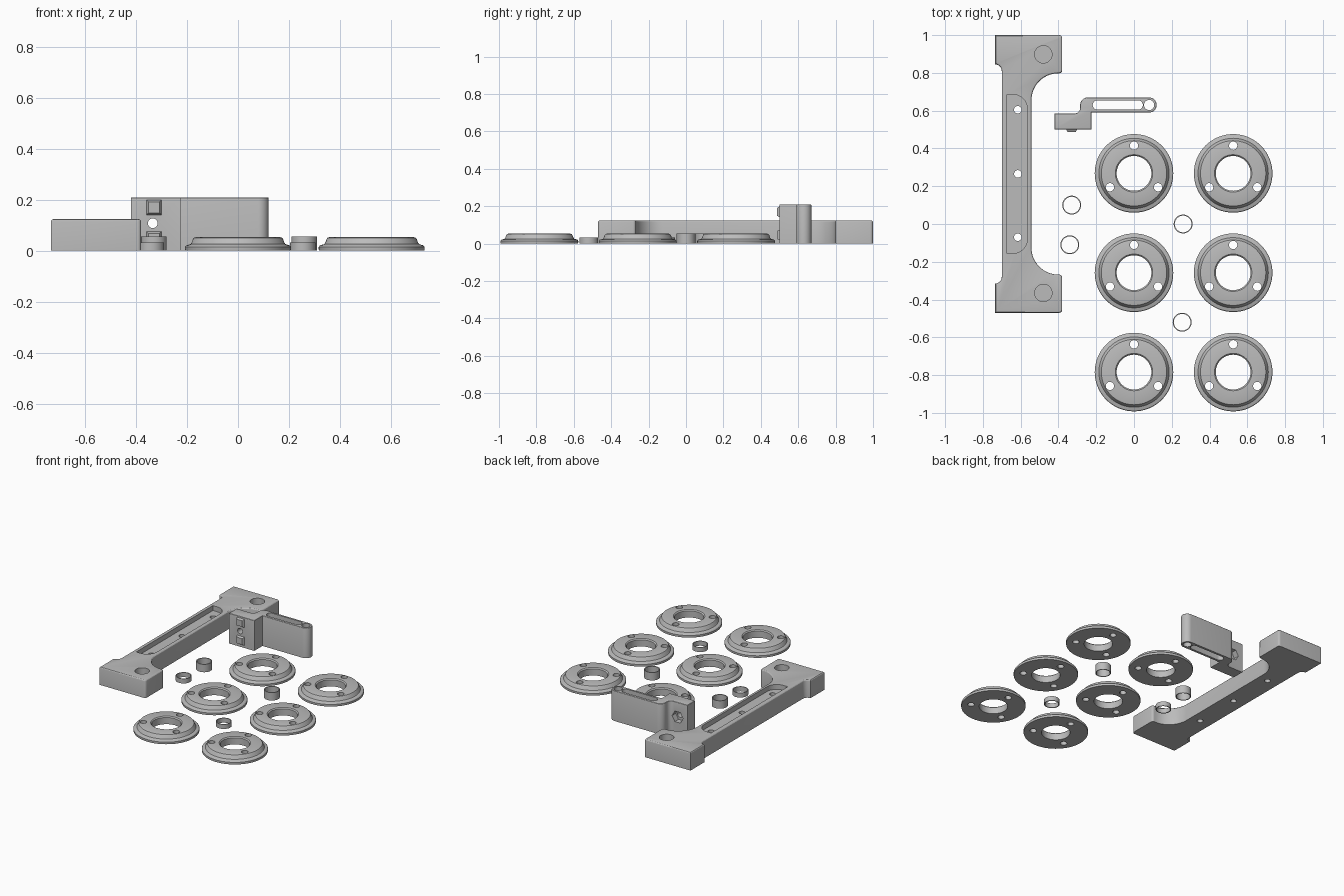
import bpy, bmesh, math
from mathutils import Matrix

if "Cube" in bpy.data.objects:
    bpy.data.objects.remove(bpy.data.objects["Cube"])

grey = bpy.data.materials.new("grey plastic")
grey.diffuse_color = (0.5, 0.5, 0.5, 1)
grey.use_nodes = True
grey.node_tree.nodes["Principled BSDF"].inputs["Base Color"].default_value = grey.diffuse_color


def finish(name, bm, smooth=True):
    bmesh.ops.recalc_face_normals(bm, faces=bm.faces)
    me = bpy.data.meshes.new(name)
    bm.to_mesh(me)
    bm.free()
    me.materials.append(grey)
    ob = bpy.data.objects.new(name, me)
    bpy.context.collection.objects.link(ob)
    return ob


def arc(cx, cy, r, a0, a1, n=10):
    angles = [math.radians(a0 + (a1 - a0) * i / n) for i in range(n + 1)]
    return [(cx + r * math.cos(a), cy + r * math.sin(a)) for a in angles]


def prism(name, outline, z0, z1, bevel=0):
    """Extrude an outline upward, optionally rounding the top rim."""
    bm = bmesh.new()
    base = bm.faces.new([bm.verts.new((x, y, z0)) for x, y in outline])
    new = bmesh.ops.extrude_face_region(bm, geom=[base])["geom"]
    for v in new:
        if isinstance(v, bmesh.types.BMVert):
            v.co.z = z1
    if bevel:
        rim = [e for e in bm.edges if all(v.co.z > z1 - 1e-5 for v in e.verts)]
        bmesh.ops.bevel(bm, geom=rim, offset=bevel, segments=3, profile=0.5,
                        affect='EDGES', clamp_overlap=False)
    return finish(name, bm)


def rod(x, y, r, z0, z1, n=32):
    return prism("cutter", arc(x, y, r, 0, 360, n)[:-1], z0, z1)


def y_rod(x, z, r, y0, y1, n):
    ob = rod(0, 0, r, -y1, -y0, n)
    ob.data.transform(Matrix.Translation((x, 0, z)) @ Matrix.Rotation(math.pi / 2, 4, 'X'))
    return ob


def cut(ob, cutters):
    for c in cutters:
        m = ob.modifiers.new("cut", 'BOOLEAN')
        m.operation, m.solver, m.object = 'DIFFERENCE', 'EXACT', c
    dg = bpy.context.evaluated_depsgraph_get()
    ob.data = bpy.data.meshes.new_from_object(ob.evaluated_get(dg))
    ob.modifiers.clear()
    for c in cutters:
        bpy.data.objects.remove(c)


def smooth(ob):
    bpy.ops.object.select_all(action='DESELECT')
    ob.select_set(True)
    bpy.context.view_layer.objects.active = ob
    bpy.ops.object.shade_smooth_by_angle(angle=math.radians(28))


def lathe(name, profile, n=64):
    bm = bmesh.new()
    rings = [[bm.verts.new((x, y, z)) for x, y in arc(0, 0, r, 0, 360, n)[:-1]]
             for r, z in profile]
    for a, b in zip(rings, rings[1:] + rings[:1]):
        for i in range(n):
            j = (i + 1) % n
            bm.faces.new((a[i], a[j], b[j], b[i]))
    return finish(name, bm)


# Six flanged discs with three screw holes each
disc = lathe("flanged_disc", [
    (0.092, 0), (0.207, 0), (0.208, 0.006), (0.208, 0.015), (0.203, 0.021),
    (0.186, 0.026), (0.182, 0.032), (0.177, 0.046), (0.173, 0.051), (0.167, 0.053),
    (0.099, 0.053), (0.092, 0.046)])
cut(disc, [rod(x, y, 0.022, -0.1, 0.1, 24) for x, y in arc(0, 0, 0.147, 90, 330, 2)])
smooth(disc)
for i in range(6):
    ob = disc if i == 0 else disc.copy()
    if i:
        bpy.context.collection.objects.link(ob)
    ob.location = (0.525 * (i % 2), 0.268 - 0.526 * (i // 2), 0)

# Thin spacer rings, two tall and two short
for x, y, h in [(-0.33, 0.10, 0.055), (0.26, 0, 0.055),
                (-0.34, -0.11, 0.032), (0.255, -0.52, 0.032)]:
    ring = lathe("spacer_ring", [(0.044, 0), (0.05, 0), (0.05, h), (0.044, h)], 48)
    ring.location = (x, y, 0)
    smooth(ring)

# Handle frame: half outline mirrored about its middle
MID = 0.265
half = (arc(-0.40, 0.655, 0.143, 180, 90, 14) + [(-0.395, 0.798)]
        + arc(-0.395, 0.813, 0.015, -90, 0, 4)
        + arc(-0.395, 0.985, 0.015, 0, 90, 4) + [(-0.735, 1.0)]
        + arc(-0.735, 0.81, 0.035, 90, 0, 6))
half = [p for i, p in enumerate(half) if i == 0 or math.dist(p, half[i - 1]) > 1e-4]
outline = half + [(x, 2 * MID - y) for x, y in reversed(half)]
frame = prism("handle_frame", outline, 0, 0.124, 0.01)
pocket = ([(-0.672, -0.155)] + arc(-0.64, -0.08, 0.075, -90, 0)
          + arc(-0.64, 0.61, 0.075, 0, 90) + [(-0.672, 0.685)])
cut(frame, [prism("cutter", pocket, 0.09, 0.2)]
    + [rod(-0.48, y, 0.046, 0.03, 0.2) for y in (0.898, -0.365)]
    + [rod(-0.615, y, 0.02, -0.1, 0.2, 24) for y in (0.605, MID, -0.07)])
smooth(frame)

# Clamp arm: offset block, slotted arm and rounded tip
clamp = prism("clamp_arm", [(-0.42, 0.50), (-0.225, 0.50), (-0.225, 0.59)]
              + arc(0.08, 0.63, 0.04, -90, 90, 16) + arc(-0.245, 0.63, 0.04, 90, 180)
              + arc(-0.315, 0.615, 0.03, 0, -90) + [(-0.42, 0.585)], 0, 0.21, 0.004)
slot = arc(0.023, 0.63, 0.024, -90, 90) + arc(-0.195, 0.63, 0.024, 90, 270)
cut(clamp, [prism("cutter", slot, -0.1, 0.3), rod(0.08, 0.63, 0.027, -0.1, 0.3),
            y_rod(-0.335, 0.108, 0.019, 0.4, 0.7, 24),
            y_rod(-0.345, 0.108, 0.042, 0.545, 0.65, 6)])
smooth(clamp)

# Tapered square locating studs on the block front
for z in (0.17, 0.046):
    bm = bmesh.new()
    bmesh.ops.create_cone(bm, cap_ends=True, segments=4, radius1=0.043, radius2=0.03,
                          depth=0.016, matrix=Matrix.Translation((-0.33, 0.495, z))
                          @ Matrix.Rotation(math.pi / 2, 4, 'X')
                          @ Matrix.Rotation(math.pi / 4, 4, 'Z'))
    finish("locating_stud", bm)
